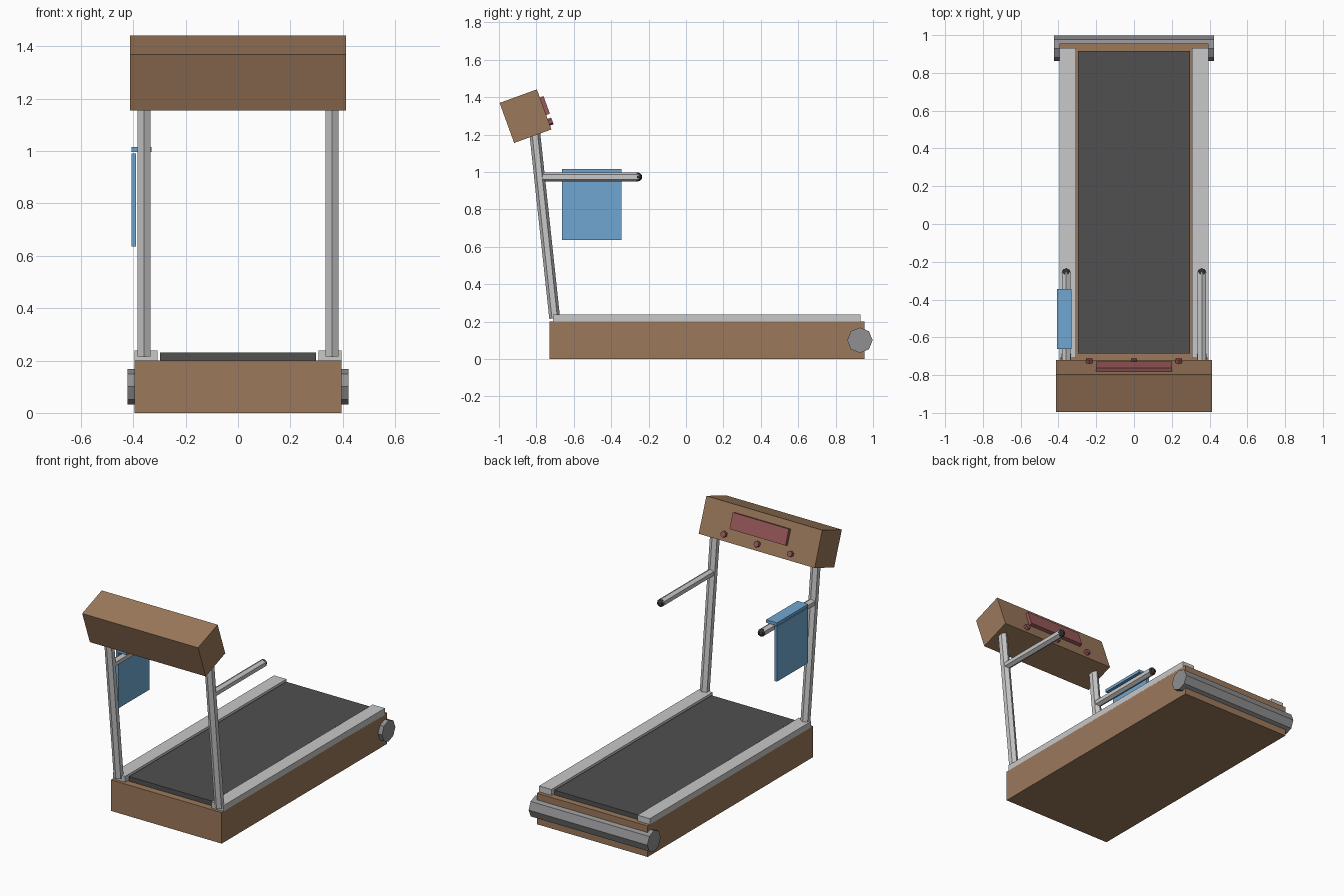
import bpy
import bmesh
from math import atan2, radians
from mathutils import Matrix, Vector

cube = bpy.data.objects.get("Cube")
if cube:
    bpy.data.objects.remove(cube, do_unlink=True)


def material(name, r, g, b):
    mat = bpy.data.materials.new(name)
    mat.use_nodes = True
    mat.diffuse_color = (r, g, b, 1)
    mat.node_tree.nodes["Principled BSDF"].inputs["Base Color"].default_value = (r, g, b, 1)
    return mat


BROWN = material("brown casing", 0.33, 0.19, 0.105)
METAL = material("pale metal", 0.58, 0.58, 0.58)
BELT = material("dark belt", 0.08, 0.08, 0.08)
STEEL = material("grey roller", 0.28, 0.28, 0.29)
BLACK = material("black rubber", 0.035, 0.035, 0.035)
BLUE = material("blue cloth", 0.16, 0.39, 0.64)
RED = material("muted red", 0.32, 0.10, 0.10)


def finish(name, bm, mat, matrix=Matrix()):
    mesh = bpy.data.meshes.new(name)
    bm.to_mesh(mesh)
    bm.free()
    mesh.materials.append(mat)
    obj = bpy.data.objects.new(name, mesh)
    obj.matrix_world = matrix
    bpy.context.collection.objects.link(obj)
    return obj


def box(name, mat, x, y, z, matrix=Matrix()):
    """Box from (min, max) ranges on each axis."""
    bm = bmesh.new()
    bmesh.ops.create_cube(bm, size=1)
    for v in bm.verts:
        v.co = [lo + (c + 0.5) * (hi - lo) for c, (lo, hi) in zip(v.co, (x, y, z))]
    return finish(name, bm, mat, matrix)


def rod(name, mat, start, end, radius, sides=6, matrix=Matrix()):
    """Faceted rod between two points, lying along x or in the yz plane."""
    a, b = Vector(start), Vector(end)
    d = b - a
    if abs(d.x) > 0:
        turn = Matrix.Rotation(radians(90), 4, 'Y')
    else:
        turn = Matrix.Rotation(atan2(-d.y, d.z), 4, 'X')
    bm = bmesh.new()
    bmesh.ops.create_cone(bm, cap_ends=True, segments=sides, radius1=radius,
                          radius2=radius, depth=d.length)
    return finish(name, bm, mat, matrix @ Matrix.Translation((a + b) / 2) @ turn)


# Deck, running belt and rear roller
box("base", BROWN, (-0.395, 0.395), (-0.73, 0.955), (0, 0.2))
box("running_belt", BELT, (-0.297, 0.297), (-0.685, 0.915), (0.19, 0.23))
rod("rear_roller", STEEL, (-0.423, 0.93, 0.1), (0.423, 0.93, 0.1), 0.068, 8)

# Side rails, uprights and handles with rubber ends
for side, s in (("left", 1), ("right", -1)):
    box(side + "_rail", METAL, sorted((0.307 * s, 0.395 * s)), (-0.71, 0.932), (0.195, 0.238))
    x = 0.359 * s
    rod(side + "_upright", METAL, (x, -0.702, 0.217), (x, -0.813, 1.25), 0.029)
    rod(side + "_handle", METAL, (x, -0.78, 0.973), (x, -0.255, 0.973), 0.025)
    bm = bmesh.new()
    bmesh.ops.create_uvsphere(bm, u_segments=8, v_segments=6, radius=0.024)
    finish(side + "_handle_end", bm, BLACK, Matrix.Translation((x, -0.258, 0.973)))

# Towel folded over the right handle
box("towel_top", BLUE, (-0.407, -0.33), (-0.663, -0.345), (0.996, 1.015))
box("towel_drop", BLUE, (-0.407, -0.389), (-0.663, -0.345), (0.636, 0.991))

# Tilted console with screen and buttons on the runner's side
tilt = Matrix.Translation((0, -0.858, 1.298)) @ Matrix.Rotation(radians(20), 4, 'X')
box("console", BROWN, (-0.413, 0.413), (-0.106, 0.106), (-0.114, 0.114), tilt)
box("console_screen", RED, (-0.2, 0.2), (0.1, 0.127), (-0.032, 0.068), tilt)
for name, x in (("left", 0.237), ("middle", 0), ("right", -0.237)):
    rod(name + "_button", RED, (x, 0.1, -0.073), (x, 0.126, -0.073), 0.019, 6, tilt)
